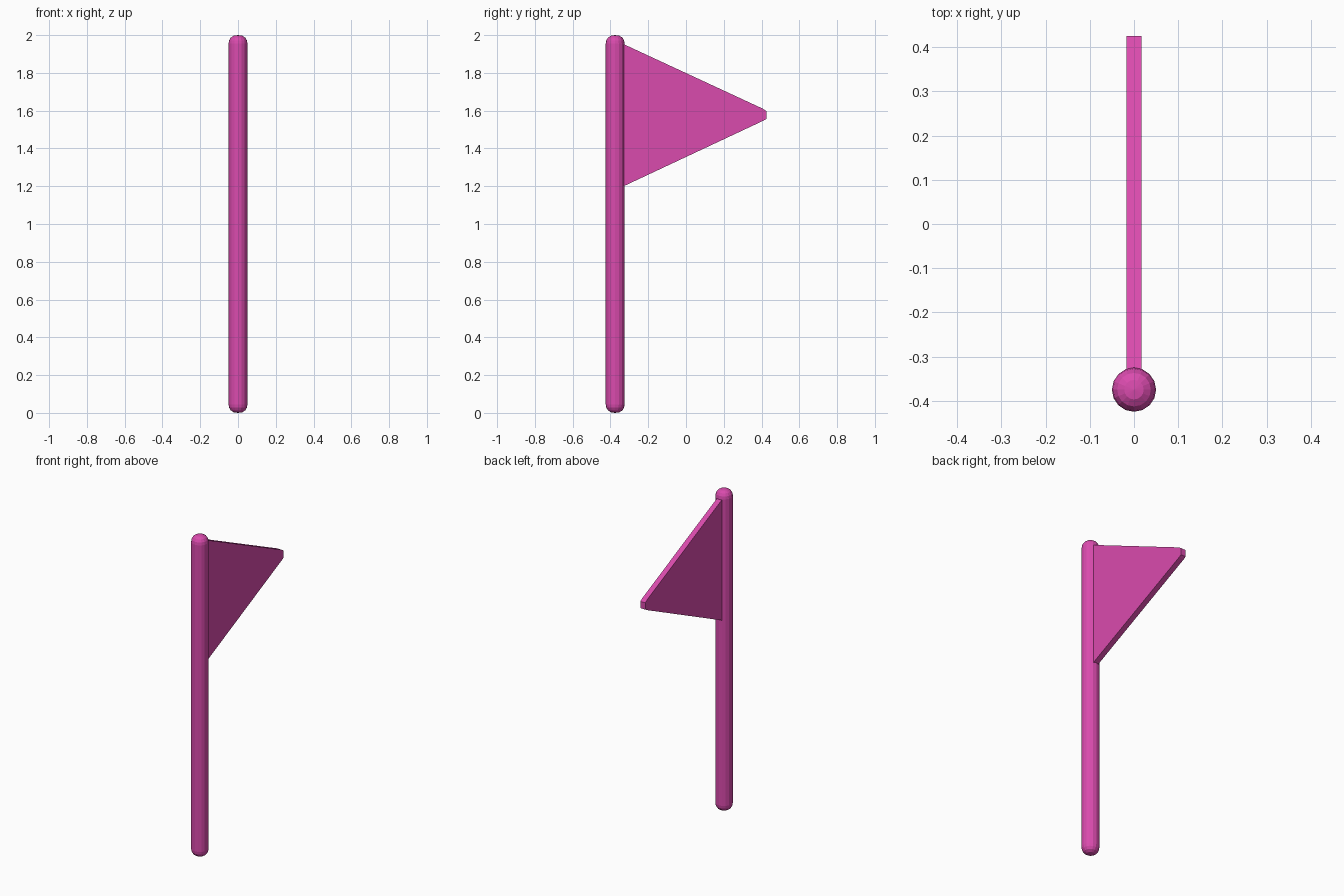
import bpy, bmesh, math

if "Cube" in bpy.data.objects:
    bpy.data.objects.remove(bpy.data.objects["Cube"])

mat = bpy.data.materials.new("pink")
mat.diffuse_color = (0.70, 0.07, 0.42, 1)
mat.use_nodes = True
mat.node_tree.nodes["Principled BSDF"].inputs["Base Color"].default_value = mat.diffuse_color

def finish(name, bm):
    bmesh.ops.remove_doubles(bm, verts=bm.verts, dist=1e-5)
    bmesh.ops.recalc_face_normals(bm, faces=bm.faces)
    me = bpy.data.meshes.new(name)
    bm.to_mesh(me)
    bm.free()
    me.materials.append(mat)
    ob = bpy.data.objects.new(name, me)
    bpy.context.collection.objects.link(ob)
    return ob

# Pole: rounded-end rod, lathed around its own axis
POLE_Y, SIDES = -0.375, 16
cap = [(0.0, 0.0), (0.022, 0.003), (0.038, 0.013), (0.047, 0.028), (0.05, 0.045)]
profile = cap + [(r, 2 - z) for r, z in reversed(cap)]
bm = bmesh.new()
verts = [bm.verts.new((r, POLE_Y, z)) for r, z in profile]
edges = [bm.edges.new(p) for p in zip(verts, verts[1:])]
bmesh.ops.spin(bm, geom=verts + edges, cent=(0, POLE_Y, 0), axis=(0, 0, 1),
               angle=math.tau, steps=SIDES, use_merge=True)
finish("pole", bm)

# Pennant: blunt-tipped triangle, root buried in the pole
outline = [(-0.36, 1.186), (0.408, 1.546), (0.425, 1.556),
           (0.425, 1.598), (0.408, 1.61), (-0.36, 1.966)]
T = 0.017
bm = bmesh.new()
face = bm.faces.new([bm.verts.new((-T, y, z)) for y, z in outline])
ext = bmesh.ops.extrude_face_region(bm, geom=[face], use_keep_orig=True)
bmesh.ops.translate(bm, vec=(2 * T, 0, 0),
                    verts=[v for v in ext["geom"] if isinstance(v, bmesh.types.BMVert)])
finish("pennant", bm)
